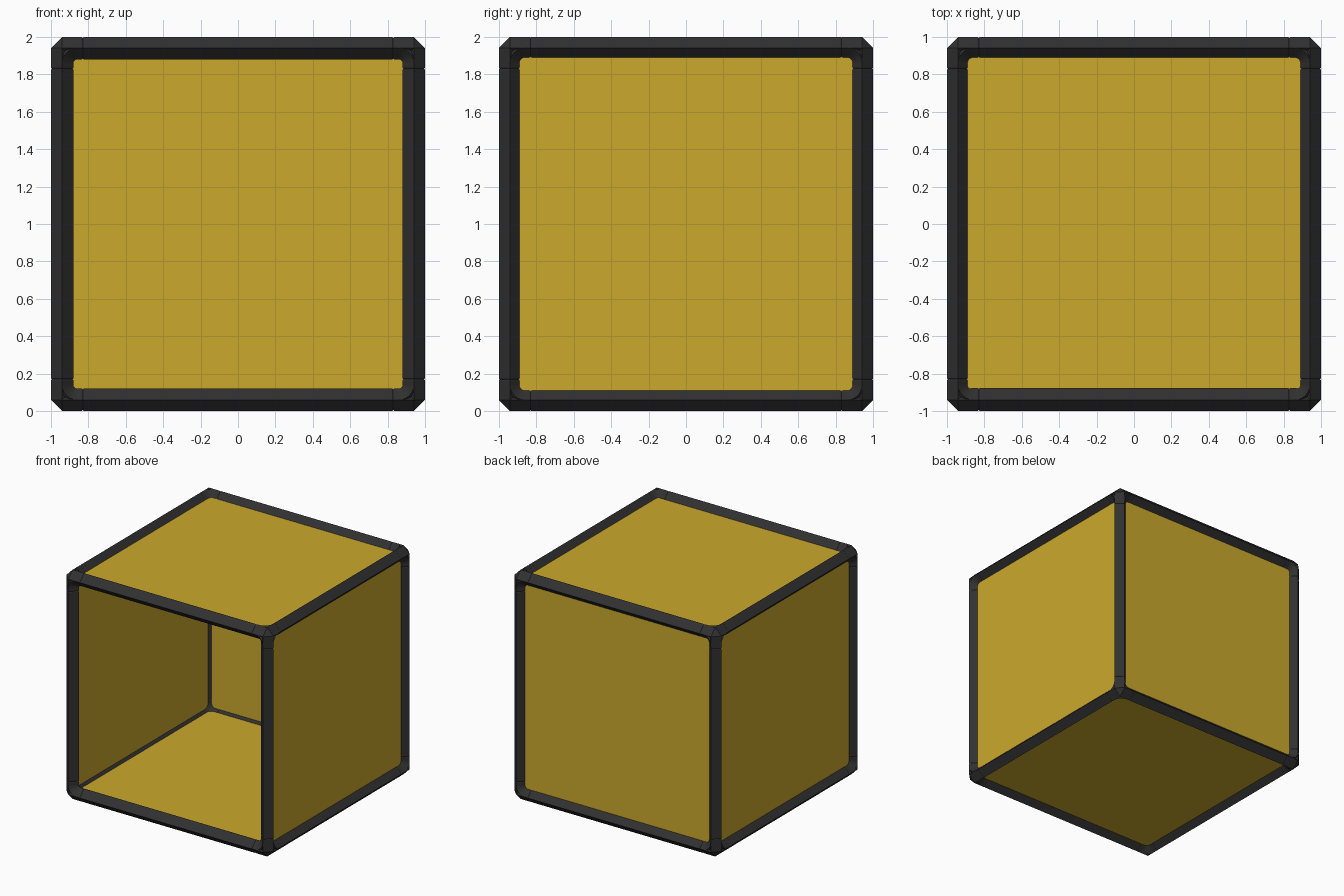
import bpy, bmesh, math
from itertools import product
from mathutils import Vector

if "Cube" in bpy.data.objects:
    bpy.data.objects.remove(bpy.data.objects["Cube"])

C = 0.94      # bar centre line, measured from the middle of the box
R = 0.06      # half diagonal of the diamond bar section
SEAM = 0.83   # where bars meet corner pieces
BEND = 0.08   # inner bend radius of the corner pieces
AXES = [Vector((1, 0, 0)), Vector((0, 1, 0)), Vector((0, 0, 1))]
LIFT = Vector((0, 0, 1))


def material(name, colour):
    m = bpy.data.materials.new(name)
    m.use_nodes = True
    m.diffuse_color = colour
    m.node_tree.nodes["Principled BSDF"].inputs["Base Color"].default_value = colour
    return m


dark = material("dark_frame", (0.03, 0.03, 0.03, 1))
yellow = material("yellow_panel", (0.6, 0.395, 0.025, 1))


def finish(bm, name, mat, smooth=False):
    bmesh.ops.recalc_face_normals(bm, faces=bm.faces)
    mesh = bpy.data.meshes.new(name)
    bm.to_mesh(mesh)
    bm.free()
    mesh.materials.append(mat)
    ob = bpy.data.objects.new(name, mesh)
    bpy.context.collection.objects.link(ob)
    if smooth:
        bpy.ops.object.select_all(action='DESELECT')
        ob.select_set(True)
        bpy.context.view_layer.objects.active = ob
        bpy.ops.object.shade_smooth_by_angle(angle=math.radians(25))


def loft(bm, stations):
    """Join diamond sections given as (centre, u, v, radius)."""
    rings = [[bm.verts.new(c + d * r) for d in (u, v, -u, -v)]
             for c, u, v, r in stations]
    for a, b in zip(rings, rings[1:]):
        for i in range(4):
            j = (i + 1) % 4
            bm.faces.new((a[i], a[j], b[j], b[i]))
    bm.faces.new(rings[0])
    bm.faces.new(rings[-1])


# Straight bars along the twelve edges, with slightly tapered ends
for k in range(3):
    along, u, v = AXES[k], AXES[(k + 1) % 3], AXES[(k + 2) % 3]
    for su, sv in product((-1, 1), repeat=2):
        bm = bmesh.new()
        base = u * su * C + v * sv * C + LIFT
        ends = [(-SEAM, 0.92), (0.006 - SEAM, 1), (SEAM - 0.006, 1), (SEAM, 0.92)]
        loft(bm, [(base + along * p, u, v, R * s) for p, s in ends])
        finish(bm, "frame_bar", dark)

# Corner pieces: faceted node, three stubs and three rounded inner bends
for signs in product((-1, 1), repeat=3):
    bm = bmesh.new()
    out = [a * s for a, s in zip(AXES, signs)]
    node = sum(out, Vector()) * C + LIFT
    tips = [bm.verts.new(node + a * s * R) for a in AXES for s in (-1, 1)]
    bmesh.ops.convex_hull(bm, input=tips)
    length = C - SEAM
    for k in range(3):
        a, u, v = out[k], out[(k + 1) % 3], out[(k + 2) % 3]
        loft(bm, [(node, u, v, R), (node - a * (length - 0.006), u, v, R),
                  (node - a * length, u, v, R * 0.92)])
        bend = []
        for i in range(7):
            t = math.pi / 2 * i / 6
            radial = u * math.cos(t) + v * math.sin(t)
            bend.append((node - (u + v) * BEND + radial * BEND, radial, a, R))
        loft(bm, bend)
    finish(bm, "corner_piece", dark, True)


def panel(name, low, high):
    bm = bmesh.new()
    bmesh.ops.create_cube(bm, size=1)
    low, high = Vector(low), Vector(high)
    for vert in bm.verts:
        vert.co = Vector([(l + h) / 2 + p * (h - l)
                          for l, h, p in zip(low, high, vert.co)]) + LIFT
    finish(bm, name, yellow)


# Panels on five sides; the front stays open
E, IN, OUT = 0.93, 0.92, 0.95
panel("top_panel", (-E, -0.88, IN), (E, E, OUT))
panel("bottom_panel", (-E, -E, -OUT), (E, E, -IN))
panel("back_panel", (-E, IN, -E), (E, OUT, E))
panel("left_panel", (IN, -E, -E), (OUT, E, E))
panel("right_panel", (-OUT, -E, -E), (-IN, E, E))
